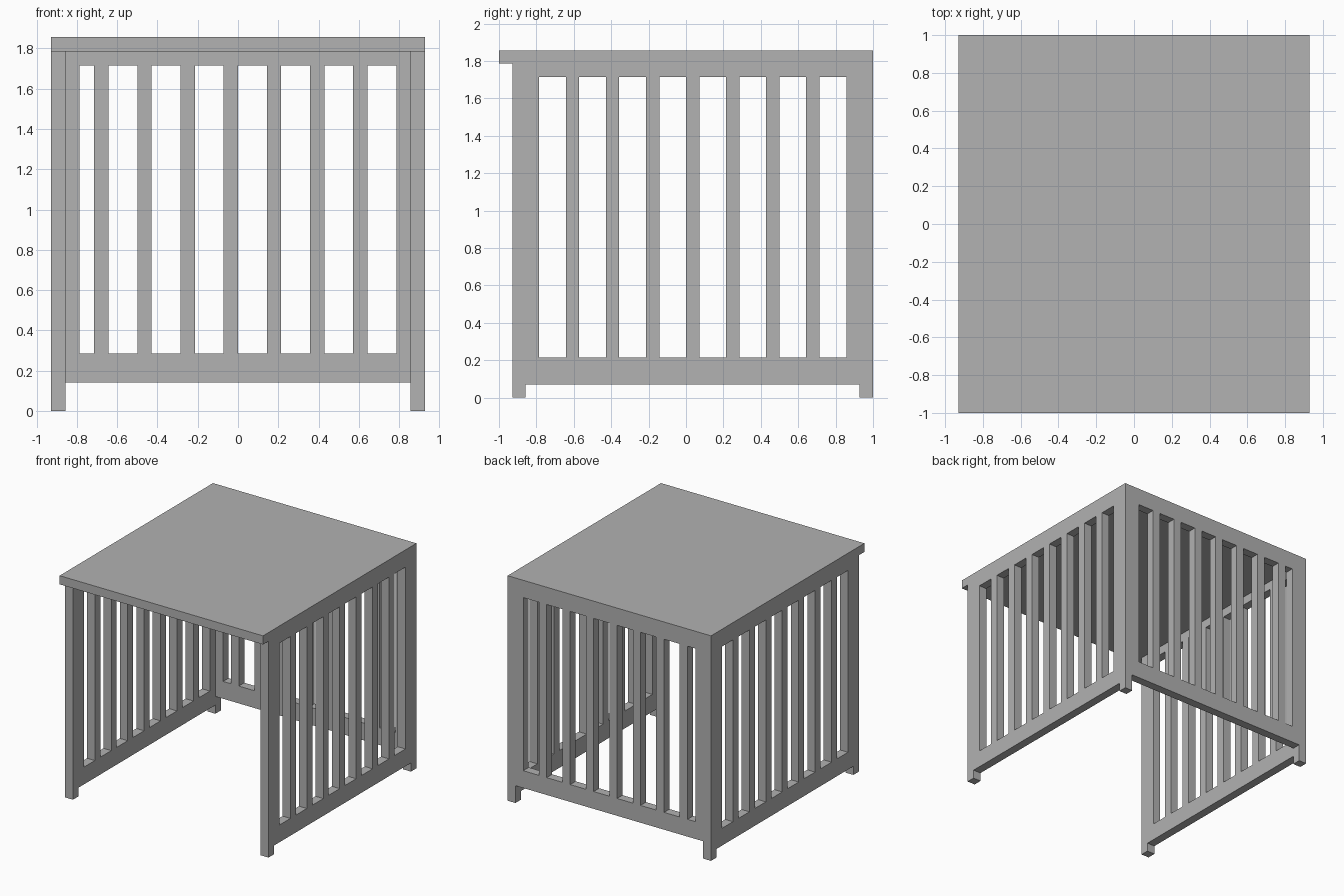
import bpy
import bmesh
from mathutils import Vector

U = 1 / 14  # timber thickness, the module for every size

cube = bpy.data.objects.get("Cube")
if cube:
    bpy.data.objects.remove(cube, do_unlink=True)

grey = bpy.data.materials.new("plain_grey")
grey.use_nodes = True
grey.diffuse_color = (0.445, 0.445, 0.445, 1)
grey.node_tree.nodes["Principled BSDF"].inputs["Base Color"].default_value = grey.diffuse_color


def panel(name, outline, cutouts, place, push):
    """Board of the outline (u0, u1, v0, v1) without its cutouts, pushed to thickness."""
    rects = [outline] + cutouts
    us = sorted({u for r in rects for u in r[:2]})
    vs = sorted({v for r in rects for v in r[2:]})
    bm = bmesh.new()
    for u0, u1 in zip(us, us[1:]):
        for v0, v1 in zip(vs, vs[1:]):
            cu, cv = (u0 + u1) / 2, (v0 + v1) / 2
            if any(a < cu < b and c < cv < d for a, b, c, d in cutouts):
                continue
            corners = [(u0, v0), (u1, v0), (u1, v1), (u0, v1)]
            bm.faces.new([bm.verts.new(Vector(place(u, v)) * U) for u, v in corners])
    bmesh.ops.remove_doubles(bm, verts=bm.verts, dist=U / 100)
    # Thicken the sheet, then tidy the flat faces
    grown = bmesh.ops.extrude_face_region(bm, geom=bm.faces[:], use_keep_orig=True)["geom"]
    moved = [g for g in grown if isinstance(g, bmesh.types.BMVert)]
    bmesh.ops.translate(bm, verts=moved, vec=Vector(push) * U)
    bmesh.ops.recalc_face_normals(bm, faces=bm.faces)
    mesh = bpy.data.meshes.new(name)
    bm.to_mesh(mesh)
    bm.free()
    mesh.materials.append(grey)
    obj = bpy.data.objects.new(name, mesh)
    bpy.context.collection.objects.link(obj)
    return obj


# Table top overhanging the open front
panel("table_top", (-13, 13, -14, 14), [], lambda x, y: (x, y, 25), (0, 0, 1))

# Slatted sides, notched underneath to leave the feet
side_gaps = [(-11 + 3 * i, -9 + 3 * i, 3, 24) for i in range(8)]
foot_notch = (-12, 13, 0, 1)
for side, name in ((1, "left_side"), (-1, "right_side")):
    panel(name, (-13, 14, 0, 25), side_gaps + [foot_notch],
          lambda y, z: (12 * side, y, z), (side, 0, 0))

# Slatted back between the sides, with one narrow gap at its right end
back_gaps = [(max(-12 + 3 * i, -11), -10 + 3 * i, 4, 24) for i in range(8)]
panel("back", (-12, 12, 2, 25), back_gaps, lambda x, z: (x, 13, z), (0, 1, 0))
